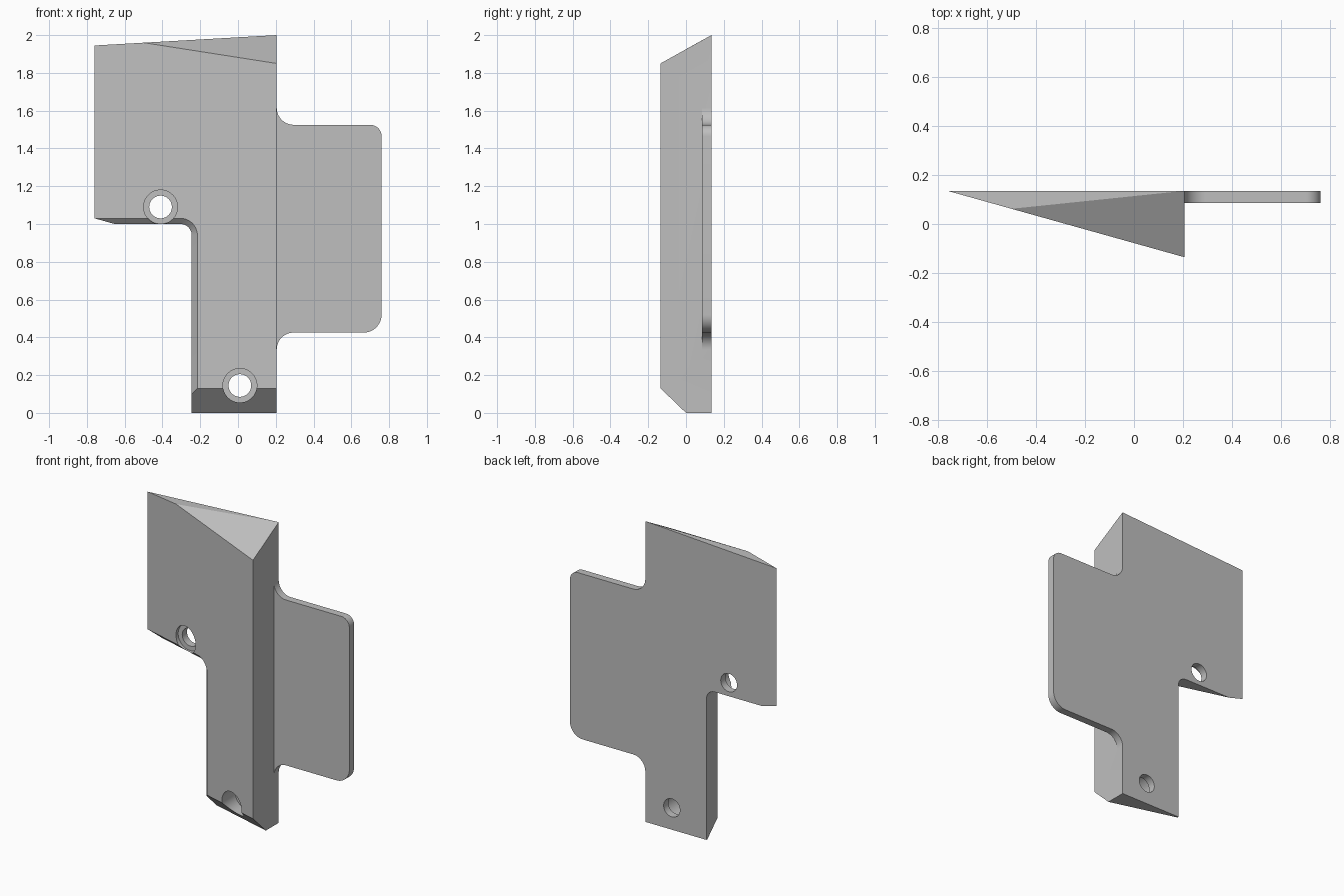
import bpy
import bmesh
import math
from mathutils import Vector

if "Cube" in bpy.data.objects:
    bpy.data.objects.remove(bpy.data.objects["Cube"], do_unlink=True)

BACK, SIDE, LEFT_TIP, SLOPE = 0.135, 0.205, -0.76, 0.28

grey = bpy.data.materials.new("plain grey")
grey.use_nodes = True
colour = (0.52, 0.52, 0.52, 1)
grey.diffuse_color = colour
grey.node_tree.nodes["Principled BSDF"].inputs["Base Color"].default_value = colour


def front_y(x):
    return BACK - SLOPE * (x - LEFT_TIP)


def arc(cx, cz, r, start, end, steps=12):
    angles = [math.radians(start + (end - start) * i / steps) for i in range(steps + 1)]
    return [(cx + r * math.cos(a), cz + r * math.sin(a)) for a in angles]


def make_object(name, bm):
    bmesh.ops.recalc_face_normals(bm, faces=bm.faces)
    mesh = bpy.data.meshes.new(name)
    bm.to_mesh(mesh)
    bm.free()
    mesh.materials.append(grey)
    obj = bpy.data.objects.new(name, mesh)
    bpy.context.collection.objects.link(obj)
    return obj


def loft(layers):
    """Join equal-length (outline, y) layers into a closed solid."""
    bm = bmesh.new()
    rings = [[bm.verts.new((x, y, z)) for x, z in pts] for pts, y in layers]
    count = len(rings[0])
    for a, b in zip(rings, rings[1:]):
        for i in range(count):
            j = (i + 1) % count
            bm.faces.new((a[i], a[j], b[j], b[i]))
    bm.faces.new(rings[0])
    bm.faces.new(rings[-1][::-1])
    return bm


def slice_off(bm, point, normal):
    """Remove everything on the normal's side of a plane and cap the cut."""
    geom = bm.verts[:] + bm.edges[:] + bm.faces[:]
    cut = bmesh.ops.bisect_plane(bm, geom=geom, plane_co=point, plane_no=normal,
                                 dist=1e-5, clear_outer=True)
    edges = [e for e in cut["geom_cut"] if isinstance(e, bmesh.types.BMEdge)]
    bmesh.ops.holes_fill(bm, edges=edges, sides=0)


def plane_normal(a, b, c, toward):
    n = (b - a).cross(c - a).normalized()
    return n if n.dot(Vector(toward)) > 0 else -n


def apply_boolean(target, tool, operation):
    mod = target.modifiers.new(tool.name, 'BOOLEAN')
    mod.operation, mod.object, mod.solver = operation, tool, 'EXACT'
    bpy.context.view_layer.objects.active = target
    bpy.ops.object.modifier_apply(modifier=mod.name)
    bpy.data.objects.remove(tool, do_unlink=True)


# Wedge body: notched outline with a chamfered notch edge
def body_outline(inset):
    notch = arc(-0.305, 0.94, 0.06 + inset, 90, 0)
    return ([(-1, 2.2), (-1, 1 + inset)] + notch
            + [(-0.245 + inset, -0.2), (SIDE, -0.2), (SIDE, 2.2)])


body_bm = loft([(body_outline(0.03), 0), (body_outline(0), 0.03), (body_outline(0), 0.6)])
for v in body_bm.verts:
    v.co.y += front_y(v.co.x)
bmesh.ops.recalc_face_normals(body_bm, faces=body_bm.faces)

# Flat back, sloping top and flat foot
slice_off(body_bm, (0, BACK, 0), (0, 1, 0))
slice_off(body_bm, (SIDE, 0, 2), (-0.057, 0, 1))
slice_off(body_bm, (0, 0, 0), (0, 0, -1))

# Large bevels across the top and the foot
top = [Vector((-0.5, front_y(-0.5), 1.96)), Vector((SIDE, -BACK, 1.85)), Vector((SIDE, BACK, 2))]
slice_off(body_bm, top[0], plane_normal(*top, (0, -1, 1)))
foot = [Vector((-0.245, front_y(-0.245), 0.13)), Vector((SIDE, -BACK, 0.13)), Vector((SIDE, 0, 0))]
slice_off(body_bm, foot[0], plane_normal(*foot, (0, -1, -1)))
body = make_object("wedge_bracket", body_bm)

# Side flange with rounded corners and filleted root
flange_outline = ([(0.17, 0.335)] + arc(0.295, 0.335, 0.09, 180, 90)
                  + arc(0.665, 0.52, 0.095, -90, 0) + arc(0.7, 1.465, 0.06, 0, 90)
                  + arc(0.295, 1.615, 0.09, 270, 180) + [(0.17, 1.615)])
flange = make_object("side_flange", loft([(flange_outline, 0.085), (flange_outline, BACK)]))
apply_boolean(body, flange, 'UNION')

# Counterbored screw holes
for x, z in ((-0.41, 1.09), (0.01, 0.145)):
    for radius, end in ((0.09, 0.085), (0.06, 0.3)):
        circle = arc(x, z, radius, 0, 360, 48)[:-1]
        cutter = make_object("hole_cutter", loft([(circle, -0.4), (circle, end)]))
        cutter.hide_render = True
        apply_boolean(body, cutter, 'DIFFERENCE')

bpy.ops.object.select_all(action='DESELECT')
body.select_set(True)
bpy.context.view_layer.objects.active = body
bpy.ops.object.shade_smooth_by_angle(angle=math.radians(20))
